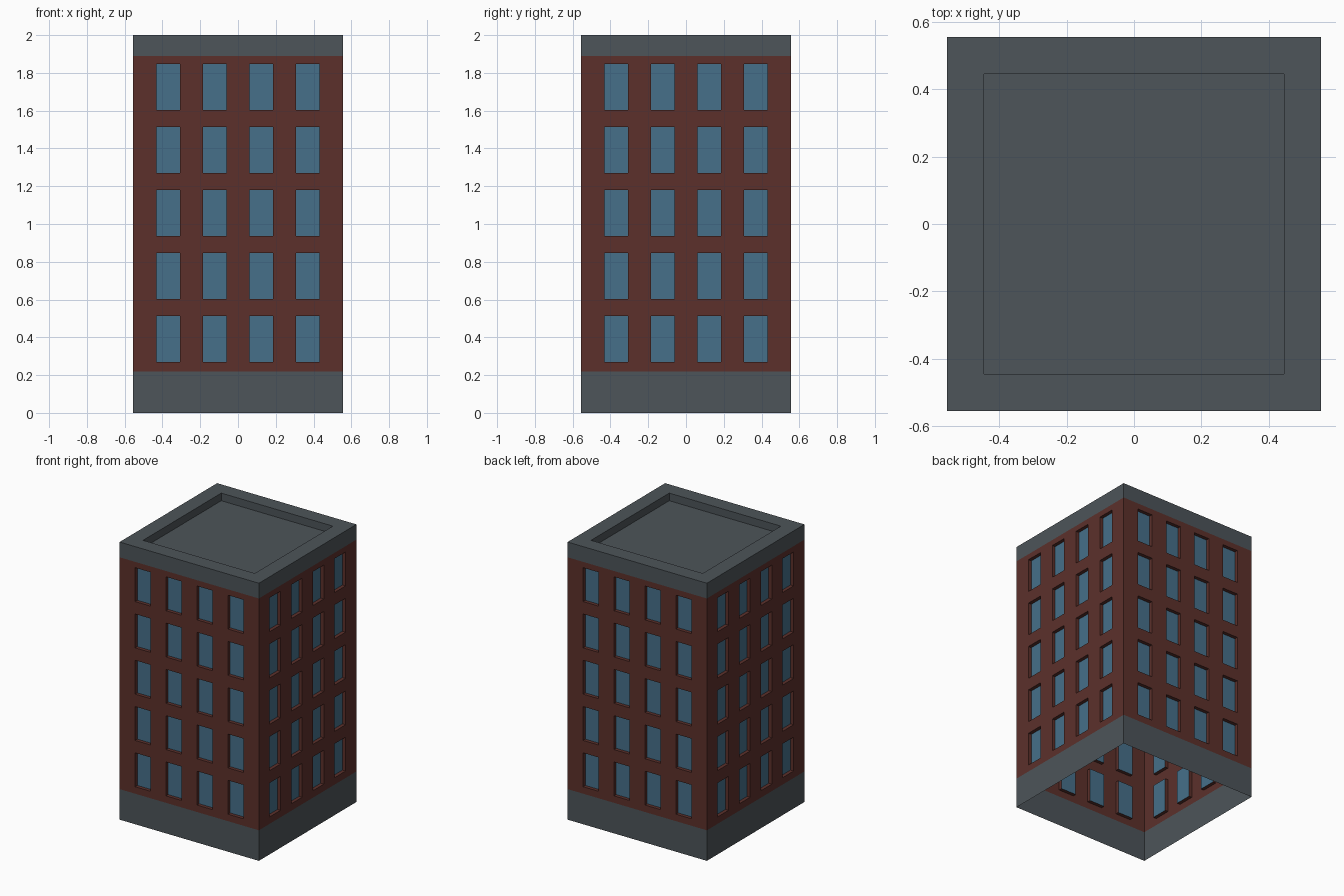
import bpy, bmesh
from math import pi
from mathutils import Matrix, Vector

if "Cube" in bpy.data.objects:
    bpy.data.objects.remove(bpy.data.objects["Cube"])

H = 0.555                 # half width of the building
RIM = 0.445               # half width of the roof recess
BASE, TOP, FULL = 0.22, 1.89, 2.0
ROOF = 1.945              # roof floor level
DEPTH = 0.025             # window recess
FLOORS, PITCH = 5, 0.3335
SILL, WIN_H = 0.27, 0.244


def material(name, rgb):
    m = bpy.data.materials.new(name)
    m.diffuse_color = (*rgb, 1)
    m.use_nodes = True
    m.node_tree.nodes["Principled BSDF"].inputs["Base Color"].default_value = m.diffuse_color
    return m


def build(name, quads, mat, sides=4):
    # Quads are drawn for the front and repeated around the building
    bm = bmesh.new()
    for s in range(sides):
        rot = Matrix.Rotation(s * pi / 2, 3, 'Z')
        for q in quads:
            bm.faces.new([bm.verts.new(rot @ Vector(p)) for p in q])
    bmesh.ops.remove_doubles(bm, verts=bm.verts, dist=1e-5)
    me = bpy.data.meshes.new(name)
    bm.to_mesh(me)
    bm.free()
    me.materials.append(mat)
    ob = bpy.data.objects.new(name, me)
    bpy.context.collection.objects.link(ob)
    return ob


def panel(u0, u1, z0, z1, d=0.0):
    y = -H + d
    return [(u0, y, z0), (u1, y, z0), (u1, y, z1), (u0, y, z1)]


stone = material("stone", (0.074, 0.089, 0.100))
brick = material("brick", (0.107, 0.030, 0.024))
glass = material("glass", (0.061, 0.162, 0.254))

# Wall grid: every second column and row is a window opening
us = [-H + 2 * H * k / 9 for k in range(10)]
zs = [BASE]
for f in range(FLOORS):
    z = SILL + f * PITCH
    zs += [z, z + WIN_H]
zs.append(TOP)

walls, panes = [], []
for i in range(9):
    for j in range(len(zs) - 1):
        cell = (us[i], us[i + 1], zs[j], zs[j + 1])
        front = panel(*cell)
        if i % 2 and j % 2:
            back = panel(*cell, DEPTH)
            panes.append(back)
            # Reveals around the opening
            for k in range(4):
                n = (k + 1) % 4
                walls.append([front[k], front[n], back[n], back[k]])
        else:
            walls.append(front)

build("brick_walls", walls, brick)
build("window_panes", panes, glass)

# Ground floor band, open underneath
build("base_band", [panel(-H, H, 0, BASE)], stone)

# Parapet: outer band, flat rim and inner face
parapet = [
    panel(-H, H, TOP, FULL),
    [(-H, -H, FULL), (H, -H, FULL), (RIM, -RIM, FULL), (-RIM, -RIM, FULL)],
    [(-RIM, -RIM, FULL), (RIM, -RIM, FULL), (RIM, -RIM, ROOF), (-RIM, -RIM, ROOF)],
]
build("parapet", parapet, stone)

# Sunken flat roof
build("roof", [[(-RIM, -RIM, ROOF), (RIM, -RIM, ROOF),
                (RIM, RIM, ROOF), (-RIM, RIM, ROOF)]], stone, sides=1)
